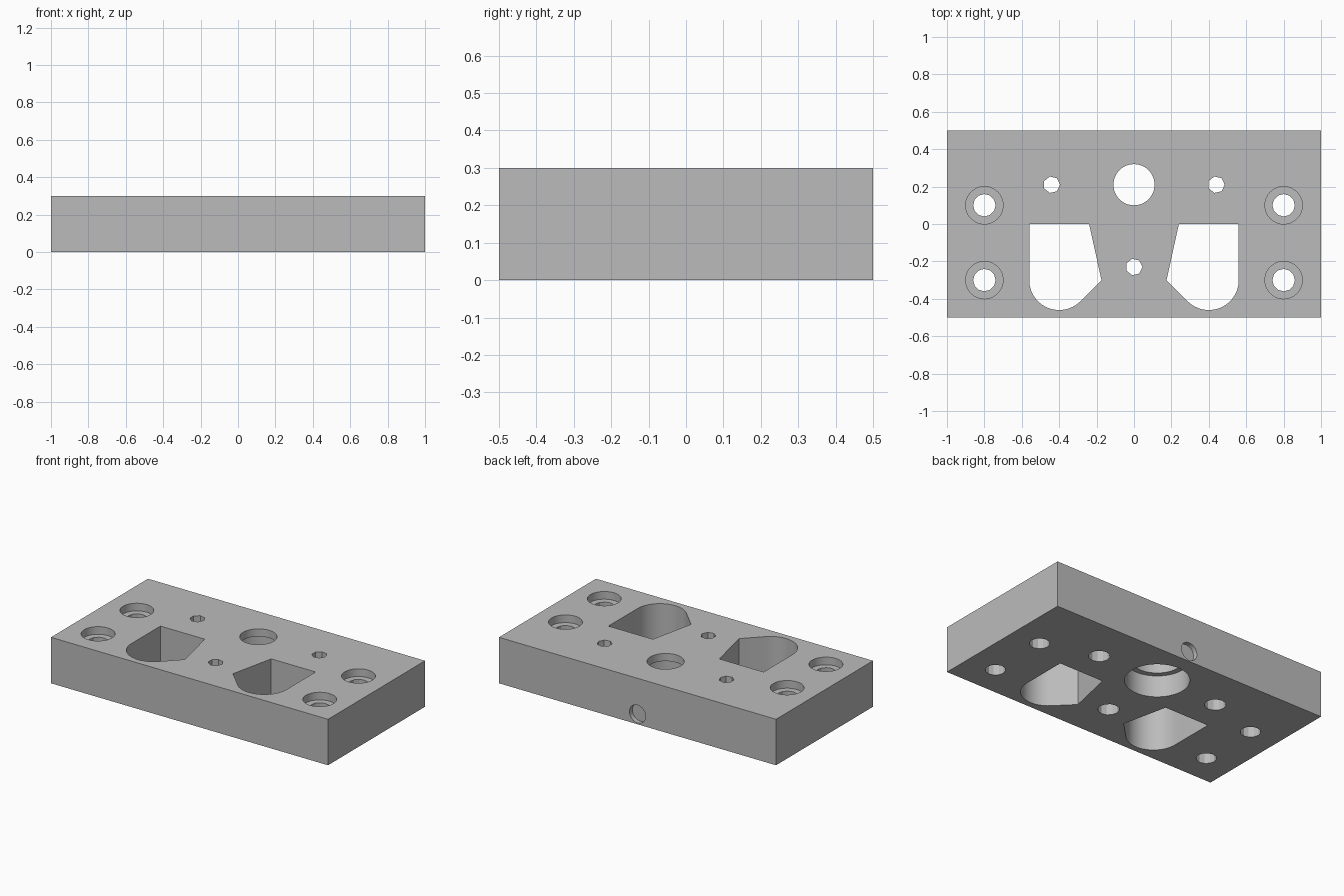
import bpy, bmesh, math
from mathutils import Matrix, Vector

default = bpy.data.objects.get("Cube")
if default:
    bpy.data.objects.remove(default, do_unlink=True)

HEIGHT = 0.3
OVER = 0.05  # how far open cutters run past the surface

grey = bpy.data.materials.new("grey_metal")
grey.use_nodes = True
GREY = (0.5, 0.5, 0.5, 1)
grey.diffuse_color = GREY
grey.node_tree.nodes["Principled BSDF"].inputs["Base Color"].default_value = GREY


def make_object(name, bm):
    bmesh.ops.recalc_face_normals(bm, faces=bm.faces)
    mesh = bpy.data.meshes.new(name)
    bm.to_mesh(mesh)
    bm.free()
    mesh.materials.append(grey)
    obj = bpy.data.objects.new(name, mesh)
    bpy.context.collection.objects.link(obj)
    return obj


def prism(name, points, low, high):
    """Extrude a flat outline between two heights."""
    bm = bmesh.new()
    face = bm.faces.new([bm.verts.new((x, y, low)) for x, y in points])
    top = bmesh.ops.extrude_face_region(bm, geom=[face])["geom"]
    verts = [v for v in top if isinstance(v, bmesh.types.BMVert)]
    bmesh.ops.translate(bm, verts=verts, vec=(0, 0, high - low))
    return make_object(name, bm)


def circle(x, y, radius, sides):
    steps = [math.tau * i / sides for i in range(sides)]
    return [(x + radius * math.cos(a), y + radius * math.sin(a)) for a in steps]


def cut(target, cutter):
    """Subtract the cutter from the target, then discard it."""
    cutter.hide_render = True
    mod = target.modifiers.new("cut", 'BOOLEAN')
    mod.operation = 'DIFFERENCE'
    mod.solver = 'EXACT'
    mod.object = cutter
    bpy.context.view_layer.objects.active = target
    bpy.ops.object.modifier_apply(modifier=mod.name)
    bpy.data.objects.remove(cutter, do_unlink=True)


def bore(x, y, radius, low, high, sides):
    cut(plate, prism("bore_cutter", circle(x, y, radius, sides), low, high))


# Plate body
plate = prism("mounting_plate", [(-1, -0.5), (1, -0.5), (1, 0.5), (-1, 0.5)], 0, HEIGHT)

# Counterbored mounting holes near both ends
for x in (-0.8, 0.8):
    for y in (-0.3, 0.1):
        bore(x, y, 0.1, HEIGHT - 0.05, HEIGHT + OVER, 48)
        bore(x, y, 0.06, -OVER, HEIGHT - 0.03, 12)

# Small screw holes, wider from below
for x, y in ((-0.44, 0.21), (0.44, 0.21), (0, -0.23)):
    bore(x, y, 0.063, -OVER, 0.2, 12)
    bore(x, y, 0.045, 0.18, HEIGHT + OVER, 7)

# Stepped central bore, widest from below
bore(0, 0.21, 0.19, -OVER, 0.14, 64)
bore(0, 0.21, 0.155, 0.1, 0.25, 64)
bore(0, 0.21, 0.11, 0.2, HEIGHT + OVER, 48)

# Mirrored through windows with a rounded front end
arc = [math.radians(180 + 135 * i / 24) for i in range(25)]
window = [(-0.4 + 0.16 * math.cos(a), -0.3 + 0.16 * math.sin(a)) for a in arc]
window += [(-0.174, -0.3), (-0.24, 0), (-0.56, 0)]
for side in (1, -1):
    outline = [(side * x, y) for x, y in window]
    cut(plate, prism("window_cutter", outline, -OVER, HEIGHT + OVER))

# Shallow blind socket in the back face
socket = prism("socket_cutter", circle(0, 0, 0.058, 32), -0.03, OVER)
socket.data.transform(Matrix.Translation(Vector((0, 0.5, 0.067)))
                      @ Matrix.Rotation(-math.pi / 2, 4, 'X'))
cut(plate, socket)

# One material, smooth bores with sharp rims
plate.data.materials.clear()
plate.data.materials.append(grey)
for face in plate.data.polygons:
    face.material_index = 0
bpy.ops.object.select_all(action='DESELECT')
plate.select_set(True)
bpy.context.view_layer.objects.active = plate
bpy.ops.object.shade_smooth_by_angle(angle=math.radians(25))
